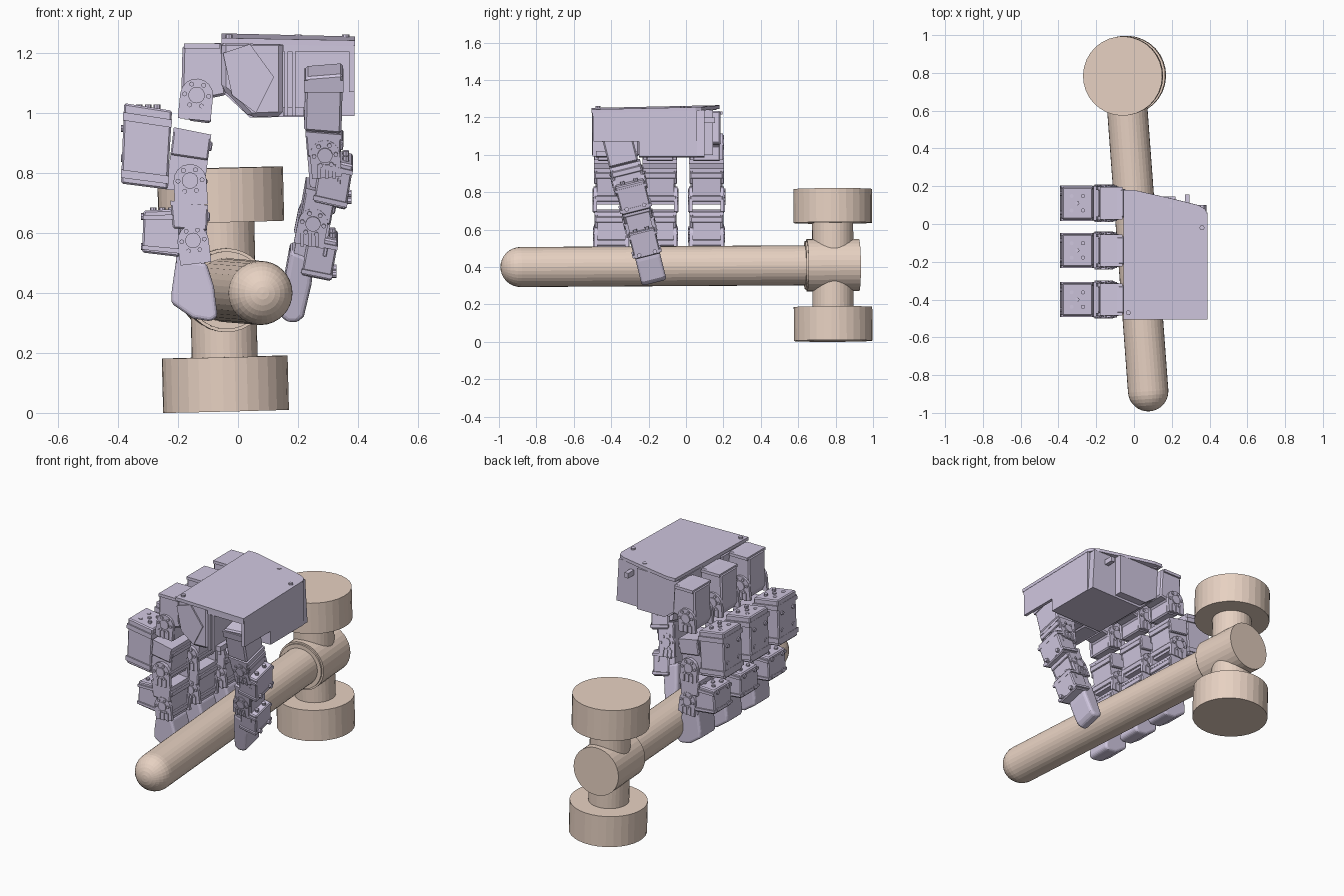
import bpy, bmesh, math
from mathutils import Vector, Matrix

if "Cube" in bpy.data.objects:
    bpy.data.objects.remove(bpy.data.objects["Cube"])


def material(name, col):
    m = bpy.data.materials.new(name)
    m.diffuse_color = (*col, 1)
    m.use_nodes = True
    m.node_tree.nodes["Principled BSDF"].inputs["Base Color"].default_value = m.diffuse_color
    return m


TAN = material("tan", (0.80, 0.64, 0.54))
LILAC = material("lilac", (0.63, 0.57, 0.74))


def finish(name, bm, mat, matrix=None, bevel=0, segs=1):
    if matrix:
        bm.transform(matrix)
    bmesh.ops.recalc_face_normals(bm, faces=bm.faces)
    me = bpy.data.meshes.new(name)
    bm.to_mesh(me)
    bm.free()
    me.materials.append(mat)
    ob = bpy.data.objects.new(name, me)
    bpy.context.collection.objects.link(ob)
    if bevel:
        b = ob.modifiers.new("bevel", 'BEVEL')
        b.width, b.segments, b.limit_method = bevel, segs, 'ANGLE'
        b.angle_limit = math.radians(35)
    return ob


def prism(name, pts, a, b, matrix=None, axis='Y', bevel=0, segs=1):
    """Profile in xz swept over y (axis Y), or in xy swept over z (axis Z)."""
    bm = bmesh.new()
    put = (lambda p, t: (p[0], t, p[1])) if axis == 'Y' else (lambda p, t: (p[0], p[1], t))
    lo = [bm.verts.new(put(p, a)) for p in pts]
    hi = [bm.verts.new(put(p, b)) for p in pts]
    n = len(pts)
    bm.faces.new(lo)
    bm.faces.new(hi[::-1])
    for i in range(n):
        bm.faces.new((lo[i], lo[(i + 1) % n], hi[(i + 1) % n], hi[i]))
    return finish(name, bm, LILAC, matrix, bevel, segs)


def rod(name, p, q, r, sides=32, mat=LILAC, matrix=None):
    p, q = Vector(p), Vector(q)
    d = q - p
    bm = bmesh.new()
    bmesh.ops.create_cone(bm, cap_ends=True, segments=sides, radius1=r, radius2=r, depth=d.length)
    bm.transform(Matrix.Translation((p + q) / 2) @ d.to_track_quat('Z', 'Y').to_matrix().to_4x4())
    return finish(name, bm, mat, matrix)


def box(name, x, y, z, matrix=None, bevel=0):
    return prism(name, [(x[0], z[0]), (x[1], z[0]), (x[1], z[1]), (x[0], z[1])], y[0], y[1], matrix, bevel=bevel)


# ---- hammer: handle, collar, twin discs on a neck ----
axis = Vector((-0.125, 1.69, 0.01)).normalized()
butt = Vector((0.075, -0.885, 0.40))
hub = butt + axis * 1.675
rod("handle", butt, hub, 0.107, 32, TAN)
bm = bmesh.new()
bmesh.ops.create_uvsphere(bm, u_segments=32, v_segments=16, radius=0.107)
finish("handle_end", bm, TAN, Matrix.Translation(butt) @ axis.to_track_quat('Z', 'Y').to_matrix().to_4x4())
rod("head_collar", hub - axis * 0.14, hub + axis * 0.14, 0.14, 32, TAN)
rod("collar_ring", hub - axis * 0.15, hub - axis * 0.13, 0.13, 32, TAN)
up = Vector((-0.025, -0.004, 1)).normalized()
mid = Vector((-0.05, 0.785, 0.411))
rod("head_neck", mid - up * 0.3, mid + up * 0.3, 0.11, 32, TAN)
for s, nm in ((-1, "lower"), (1, "upper")):
    rod(nm + "_head_disc", mid + up * s * 0.225, mid + up * s * 0.406, 0.21, 32, TAN)

# ---- palm: top plate, body, thumb bay ----
tilt = Matrix.Translation((0, -0.16, 1.25)) @ Matrix.Rotation(0.022, 4, 'X') \
    @ Matrix.Rotation(0.018, 4, 'Y') @ Matrix.Translation((0, 0.16, -1.25))
outline = [(-0.055, -0.505), (0.39, -0.505), (0.39, 0.05), (0.375, 0.08), (0.34, 0.1),
           (0.22, 0.13), (0, 0.18), (-0.055, 0.18)]
prism("palm_plate", outline, 1.238, 1.257, tilt, 'Z')
body = [(-0.055, 1.24), (0.37, 1.24), (0.385, 0.99), (0.04, 0.985), (-0.04, 1.06), (-0.055, 1.06)]
prism("palm_body", body, -0.25, 0.1)
prism("palm_back", [(-0.055, 1.24), (0.22, 1.24), (0.22, 1.0), (0.04, 1.0), (-0.055, 1.07)], 0.1, 0.145)
prism("palm_front", [(-0.055, 1.24), (0.15, 1.24), (0.15, 0.99), (0.04, 0.985), (-0.03, 1.06), (-0.055, 1.08)],
      -0.495, -0.25, bevel=0.015)
prism("palm_facet", [(-0.05, 1.2), (0.04, 1.23), (0.12, 1.12), (0.06, 1.0), (-0.02, 1.06)], -0.503, -0.48)
box("thumb_bay_wall", (0.37, 0.388), (-0.495, 0.06), (1.07, 1.24))
box("palm_side", (0.36, 0.388), (-0.25, 0.06), (0.99, 1.24))
for x in (0.155, 0.18):
    box("thumb_bay_rail", (x, x + 0.012), (-0.5, -0.26), (0.99, 1.22))
box("thumb_bay_beam", (0.15, 0.385), (-0.5, -0.46), (1.205, 1.235))
box("thumb_bay_floor", (0.15, 0.22), (-0.48, -0.26), (0.99, 1.02))
box("plate_pin", (0.27, 0.295), (0.1, 0.155), (1.17, 1.2), Matrix.Identity(4))
for x, y in ((-0.03, -0.47), (0.36, -0.02), (0.2, 0.1), (-0.03, 0.15)):
    rod("plate_screw", (x, y, 1.24), (x, y, 1.262), 0.013, 10)


# ---- shared finger parts ----
def hinge(tag, x, z, r, half, lean, M):
    """Arched ears, discs and bolts on both sides of a joint."""
    ear = [(x + r * math.cos(math.pi * i / 8 + lean), z + r * math.sin(math.pi * i / 8 + lean)) for i in range(9)]
    dx, dz = math.sin(lean) * r * 1.5, -math.cos(lean) * r * 1.5
    ear += [(ear[8][0] + dx, ear[8][1] + dz), (ear[0][0] + dx, ear[0][1] + dz)]
    for s in (-1, 1):
        prism(tag + "_ear", ear, s * half * 0.8, s * half, M)
        rod(tag + "_disc", (x, s * half * 0.9, z), (x, s * (half + 0.006), z), r * 0.5, 14, LILAC, M)
        for i in range(6):
            a = math.pi * i / 3 + lean
            px, pz = x + r * 0.73 * math.cos(a), z + r * 0.73 * math.sin(a)
            rod(tag + "_bolt", (px, s * half * 0.9, pz), (px, s * (half + 0.006), pz), r * 0.15, 8, LILAC, M)
        for k in (-0.5, 0, 0.5):
            px, pz = x + k * r + dx * 0.75, z + dz * 0.75
            prism(tag + "_rib", [(px - 0.006, pz - 0.02), (px + 0.006, pz - 0.02), (px + 0.006, pz + 0.025),
                                 (px - 0.006, pz + 0.025)], s * half * 0.9, s * (half + 0.005), M)


def motor(tag, q, half, M, out):
    """Servo block: q = corners from upper left, clockwise; end straps and screw dots."""
    prism(tag, q, -half, half, M, bevel=0.006)
    c = sum((Vector(p) for p in q), Vector((0, 0))) / 4
    for f in (0.12, 0.82):
        band = [Vector(q[0]).lerp(Vector(q[3]), f), Vector(q[1]).lerp(Vector(q[2]), f),
                Vector(q[1]).lerp(Vector(q[2]), f + 0.1), Vector(q[0]).lerp(Vector(q[3]), f + 0.1)]
        prism(tag + "_strap", [c + (p - c) * 1.02 for p in band], -half - 0.008, half + 0.008, M)
    top = (Vector(q[0]) + Vector(q[1])) / 2
    for i, j in ((0, 0), (-1, -1), (-1, 1), (1, -1), (1, 1)):
        p = top + Vector((i * 0.03, 0))
        rod(tag + "_dot", (p.x, j * half * 0.45, p.y - 0.01), (p.x, j * half * 0.45, p.y + 0.008), 0.011, 8, LILAC, M)
    e = (Vector(q[1]) + Vector(q[2])) / 2 if out > 0 else (Vector(q[0]) + Vector(q[3])) / 2
    for j in (-1, 1):
        for k in (-0.05, 0.05):
            rod(tag + "_screw", (e.x - out * 0.02, j * half * 0.6, e.y + k), (e.x + out * 0.006, j * half * 0.6, e.y + k),
                0.012, 8, LILAC, M)


def link(tag, q, half, M):
    """Bracket: core, two side cheeks and layered cap."""
    prism(tag, q, -half * 0.82, half * 0.82, M)
    a, b, c, d = (Vector(p) for p in q)
    for s in (-1, 1):
        prism(tag + "_cheek", [a, b, b.lerp(c, 0.42), a.lerp(d, 0.42)], s * half * 0.8, s * half, M, bevel=0.005)
    n = (a - d).normalized() * 0.008
    prism(tag + "_cap", [a + n, b + n, b - n, a - n], -half, half, M)
    w = (b - a).normalized() * 0.008
    for f in (0.08, 0.75):
        u, v = b.lerp(c, f), b.lerp(c, f + 0.17)
        prism(tag + "_crossbar", [u - w, u + w, v + w, v - w], -half * 0.95, half * 0.95, M, bevel=0.004)


# ---- three fingers ----
for n, y in enumerate((-0.4, -0.14, 0.11), 1):
    M, t = Matrix.Translation((0, y, 0)), f"finger_{n}_"
    prism(t + "knuckle", [(-0.185, 1.225), (-0.05, 1.235), (-0.04, 1.06), (-0.09, 1.05), (-0.09, 0.965),
                          (-0.165, 0.975), (-0.19, 1.02)], -0.075, 0.075, M, bevel=0.008)
    box(t + "knuckle_cap", (-0.18, -0.06), (-0.085, 0.085), (1.215, 1.232), M)
    hinge(t + "base_joint", -0.138, 1.06, 0.055, 0.088, -0.1, M)
    motor(t + "upper_motor", [(-0.38, 1.033), (-0.22, 1.008), (-0.235, 0.745), (-0.39, 0.765)], 0.085, M, -1)
    link(t + "upper_link", [(-0.215, 0.945), (-0.09, 0.92), (-0.115, 0.735), (-0.24, 0.745)], 0.092, M)
    hinge(t + "middle_joint", -0.16, 0.775, 0.055, 0.094, 0.06, M)
    motor(t + "lower_motor", [(-0.315, 0.675), (-0.19, 0.68), (-0.195, 0.52), (-0.32, 0.535)], 0.08, M, -1)
    link(t + "lower_link", [(-0.225, 0.7), (-0.1, 0.685), (-0.108, 0.5), (-0.205, 0.5)], 0.09, M)
    hinge(t + "tip_joint", -0.15, 0.575, 0.052, 0.092, 0.12, M)
    prism(t + "tip", [(-0.205, 0.52), (-0.105, 0.5), (-0.08, 0.42), (-0.068, 0.32), (-0.09, 0.305), (-0.15, 0.315),
                      (-0.222, 0.365), (-0.222, 0.4)], -0.075, 0.075, M, bevel=0.04, segs=3)

# ---- thumb: leans back along y as it goes down ----
M = Matrix.Translation((0, -0.335, 0.98)) @ Matrix.Rotation(math.radians(14), 4, 'X') \
    @ Matrix.Diagonal((1, 1, 1.03, 1)) @ Matrix.Translation((0, 0, -0.98))
prism("thumb_base_motor", [(0.225, 1.14), (0.35, 1.15), (0.345, 0.95), (0.22, 0.96)], -0.085, 0.075, M, bevel=0.008)
box("thumb_base_cap", (0.22, 0.352), (-0.09, 0.08), (1.09, 1.13), M)
link("thumb_upper_link", [(0.225, 0.95), (0.345, 0.94), (0.335, 0.76), (0.24, 0.77)], 0.085, M)
hinge("thumb_base_joint", 0.29, 0.88, 0.05, 0.087, 0.1, M)
motor("thumb_upper_motor", [(0.275, 0.87), (0.385, 0.845), (0.36, 0.695), (0.25, 0.72)], 0.08, M, 1)
link("thumb_lower_link", [(0.225, 0.76), (0.325, 0.735), (0.285, 0.52), (0.185, 0.54)], 0.078, M)
hinge("thumb_middle_joint", 0.25, 0.65, 0.05, 0.08, -0.2, M)
motor("thumb_lower_motor", [(0.235, 0.61), (0.335, 0.59), (0.31, 0.455), (0.21, 0.475)], 0.072, M, 1)
prism("thumb_tip", [(0.175, 0.56), (0.255, 0.53), (0.245, 0.44), (0.22, 0.335), (0.2, 0.315), (0.165, 0.315),
                    (0.14, 0.335), (0.155, 0.45)], -0.068, 0.068, M, bevel=0.036, segs=3)
